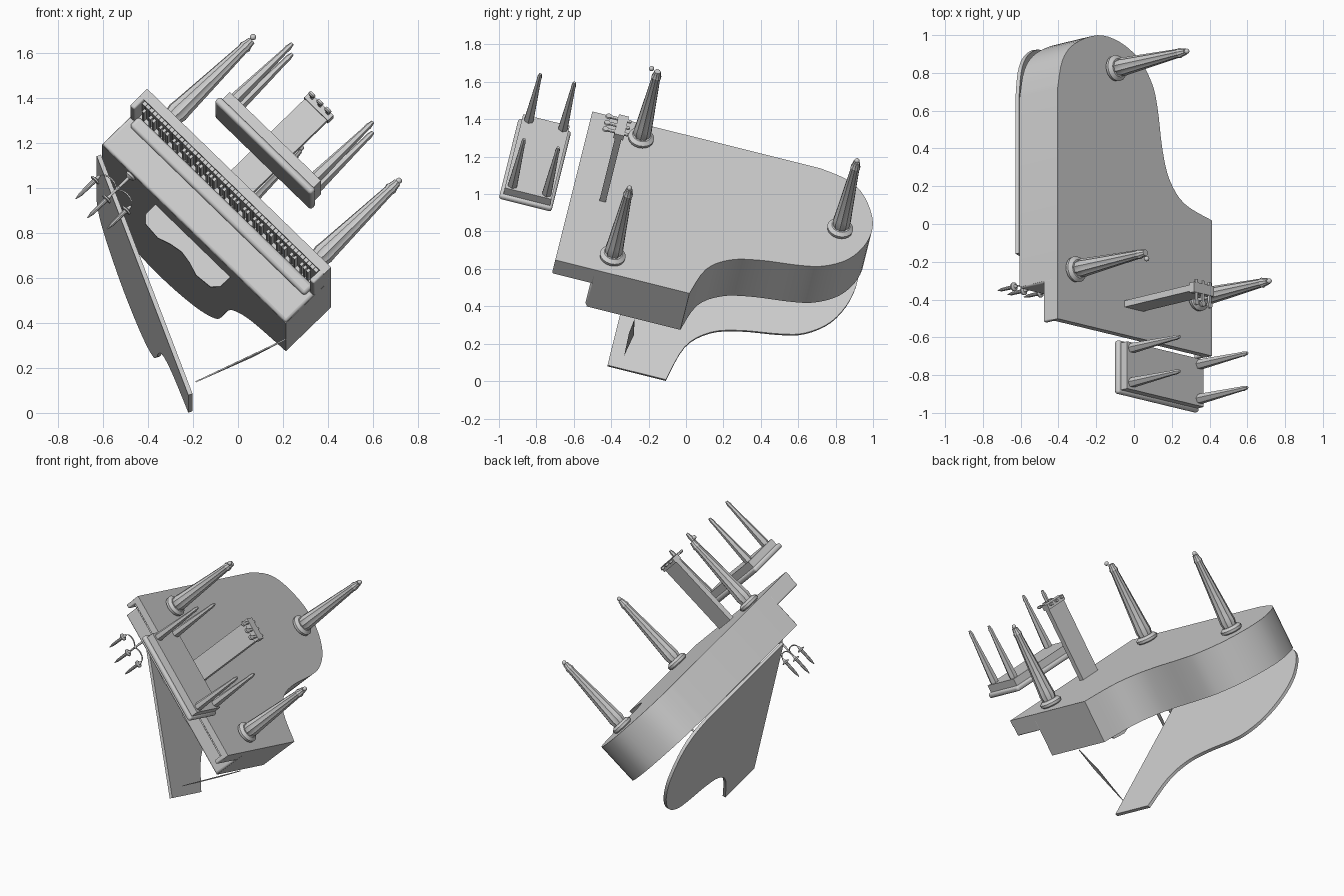
import bpy, bmesh, math
from mathutils import Matrix, Vector

if "Cube" in bpy.data.objects:
    bpy.data.objects.remove(bpy.data.objects["Cube"])

# Tilted frame of the instrument: x along the keys, y to the tail, z along the legs
p, q = math.radians(14), math.sqrt(0.5)
n = Vector((0, math.sin(p), math.cos(p)))
v = Vector((0, math.cos(p), -math.sin(p)))
ex = Vector((1, 0, 0))
FRAME = Matrix((q * (ex - n), v, q * (ex + n))).transposed().to_4x4()
FRAME.translation = (0, 0, 0.9)

grey = bpy.data.materials.new("light_grey")
grey.diffuse_color = (0.62, 0.62, 0.62, 1)
grey.use_nodes = True
grey.node_tree.nodes["Principled BSDF"].inputs["Base Color"].default_value = grey.diffuse_color


def finish(name, bm, bevel=0, smooth=True):
    bmesh.ops.recalc_face_normals(bm, faces=bm.faces)
    bm.transform(FRAME)
    me = bpy.data.meshes.new(name)
    bm.to_mesh(me)
    bm.free()
    me.materials.append(grey)
    ob = bpy.data.objects.new(name, me)
    bpy.context.collection.objects.link(ob)
    if bevel:
        m = ob.modifiers.new("bevel", 'BEVEL')
        m.width, m.segments = bevel, 3
    if smooth:
        bpy.ops.object.select_all(action='DESELECT')
        ob.select_set(True)
        bpy.context.view_layer.objects.active = ob
        bpy.ops.object.shade_smooth_by_angle(angle=math.radians(30))
    return ob


def add_box(bm, lo, hi):
    mid = [(a + b) / 2 for a, b in zip(lo, hi)]
    size = [abs(b - a) for a, b in zip(lo, hi)]
    bmesh.ops.create_cube(bm, size=1, matrix=Matrix.Translation(mid) @ Matrix.Diagonal((*size, 1)))


def box(name, lo, hi, bevel=0):
    bm = bmesh.new()
    add_box(bm, lo, hi)
    return finish(name, bm, bevel, bevel > 0)


def prism(name, pts, depth, move=Matrix(), bevel=0):
    bm = bmesh.new()
    f = bm.faces.new([bm.verts.new(c) for c in pts])
    r = bmesh.ops.extrude_face_region(bm, geom=[f])
    bmesh.ops.translate(bm, vec=depth, verts=[g for g in r['geom'] if isinstance(g, bmesh.types.BMVert)])
    bm.transform(move)
    return finish(name, bm, bevel)


def lathe(name, x, y, rings, segs=16, flute=1.0):
    """Turned part: rings are (z, radius); flute shrinks every other point."""
    bm = bmesh.new()
    loops = []
    for z, r in rings:
        loops.append([bm.verts.new((x + r * k * math.cos(t), y + r * k * math.sin(t), z))
                      for i in range(segs)
                      for t, k in [(2 * math.pi * i / segs, flute if i % 2 else 1)]])
    for a, b in zip(loops, loops[1:]):
        for i in range(segs):
            j = (i + 1) % segs
            bm.faces.new((a[i], a[j], b[j], b[i]))
    bm.faces.new(loops[0])
    bm.faces.new(loops[-1])
    return finish(name, bm)


def ball(name, co, r):
    bm = bmesh.new()
    bmesh.ops.create_uvsphere(bm, u_segments=12, v_segments=8, radius=r, matrix=Matrix.Translation(co))
    return finish(name, bm)


def spline(pts, steps=4):
    out = []
    for i in range(len(pts) - 1):
        a, b, c, d = (Vector(pts[min(max(i + k, 0), len(pts) - 1)]) for k in (-1, 0, 1, 2))
        for s in range(steps):
            t = s / steps
            out.append(0.5 * (2 * b + (c - a) * t + (2 * a - 5 * b + 4 * c - d) * t * t
                              + (3 * b - a - 3 * c + d) * t ** 3))
    return out + [Vector(pts[-1])]


# Curved case
L, R, TOP = -0.572, 0.585, -0.284
curve = spline([(L, 0.64), (-0.535, 0.80), (-0.445, 0.905), (-0.273, 0.982), (-0.109, 0.975),
                (0.041, 0.904), (0.138, 0.785), (0.178, 0.656), (0.213, 0.444), (0.266, 0.289),
                (0.378, 0.177), (R, 0.122)])
outline = [(L, -0.395)] + [tuple(c) for c in curve] + [(R, -0.395)]
prism("case", [(x, y, 0) for x, y in outline], (0, 0, TOP))

# Open lid, hinged on the long straight side
lid = [(L, -0.20)] + [tuple(c) for c in curve] + [(R, -0.20)]
swing = Matrix.Translation((-0.575, 0, TOP - 0.003)) @ Matrix.Rotation(math.radians(24.6), 4, 'Y')
prism("lid", [((x - L) * 1.01, y - 0.01, 0) for x, y in lid], (0, 0, -0.02), swing)

# Lid prop: thin tapering blade
prism("lid_prop", [(0.587, -0.13, -0.29), (0.535, -0.112, -0.45), (0.443, -0.136, -0.713),
                   (0.535, -0.14, -0.45)], (0.006, 0, 0))

# Key bed, cheeks and fallboard
box("key_bed", (L, -0.617, 0), (R, -0.39, -0.045))
for side, x in (("left", L), ("right", R - 0.028)):
    box(side + "_cheek", (x, -0.617, 0), (x + 0.028, -0.39, -0.108), 0.008)
box("fallboard", (L + 0.028, -0.425, -0.08), (R - 0.028, -0.385, -0.14), 0.015)
box("front_board", (L, -0.405, -0.10), (R, -0.37, TOP), 0.014)

# Keys
x0, w = L + 0.03, (R - L - 0.06) / 52
white, black = bmesh.new(), bmesh.new()
for i in range(52):
    x = x0 + i * w
    add_box(white, (x + 0.0008, -0.605, -0.045), (x + w - 0.0008, -0.40, -0.062))
    if i % 7 in (0, 2, 3, 5, 6) and i < 51:
        add_box(black, (x + w * 0.7, -0.55, -0.06), (x + w * 1.3, -0.40, -0.078))
finish("white_keys", white, smooth=False)
finish("black_keys", black, smooth=False)

# Music desk with a wavy edge
half = [(0.235, TOP), (0.235, -0.345), (0.205, -0.378), (0.12, -0.385), (0.06, -0.365)]
desk = half + [(0, -0.355)] + [(-x, z) for x, z in reversed(half)]
prism("music_desk", [(x, -0.25, z) for x, z in desk], (0, 0.012, 0))

# Three legs with casters
for name, x, y, off in (("left", -0.45, -0.33, -0.035), ("right", 0.467, -0.325, 0),
                        ("tail", -0.15, 0.82, 0)):
    lathe(name + "_leg_collar", x, y, [(0, 0.055), (0.008, 0.068), (0.025, 0.07), (0.04, 0.05)], 20)
    lathe(name + "_leg", x, y, [(0.03, 0.042), (0.07, 0.05), (0.10, 0.047), (0.48, 0.024),
                                (0.495, 0.028), (0.51, 0.022), (0.535, 0.018)], 20, 0.88)
    ball(name + "_caster", (x, y + off, 0.545), 0.014)

# Pedal board and pedals
box("pedal_board", (-0.07, -0.465, 0), (0.07, -0.43, 0.50))
box("pedal_box", (-0.075, -0.475, 0.49), (0.075, -0.42, 0.525))
for i, x in enumerate((-0.05, 0, 0.05)):
    box(f"pedal_{i}", (x - 0.009, -0.53, 0.508), (x + 0.009, -0.40, 0.522), 0.004)
    lathe(f"pedal_tip_{i}", x, -0.525, [(0.506, 0.012), (0.512, 0.018), (0.522, 0.016)], 12)

# Bench
box("bench_cushion", (-0.255, -0.99, 0.105), (0.352, -0.70, 0.14), 0.014)
box("bench_apron", (-0.238, -0.972, 0.135), (0.335, -0.715, 0.187))
for i, x in enumerate((-0.205, 0.302)):
    for j, y in enumerate((-0.935, -0.747)):
        lathe(f"bench_leg_{i}{j}", x, y, [(0.18, 0.024), (0.20, 0.028), (0.50, 0.013),
                                          (0.52, 0.014), (0.547, 0.008)], 12, 0.88)

# Three-armed candle holder standing on the case
cx, cy = -0.387, -0.355
lathe("candle_base", cx, cy, [(TOP, 0.026), (TOP - 0.01, 0.024), (TOP - 0.02, 0.008),
                              (-0.36, 0.006), (-0.37, 0.012), (-0.38, 0.006), (-0.43, 0.006)], 12)
for name, dx, z in (("left", -0.098, -0.405), ("middle", 0, -0.43), ("right", 0.098, -0.405)):
    lathe(name + "_candle_cup", cx + dx, cy, [(z + 0.02, 0.005), (z, 0.010), (z - 0.005, 0.024),
                                              (z - 0.012, 0.024), (z - 0.014, 0.012)], 12)
    lathe(name + "_candle", cx + dx, cy, [(z - 0.01, 0.011), (z - 0.10, 0.009), (z - 0.13, 0.002)], 10)
for name, s in (("left", -1), ("right", 1)):
    arc = [(cx + s * 0.049 * (1 - math.cos(t)), 0.03 * math.sin(t) - 0.385)
           for t in (math.pi * k / 8 for k in range(9))]
    strip = arc + [(x, z - 0.006) for x, z in reversed(arc)]
    prism(name + "_candle_arm", [(x, cy - 0.003, z) for x, z in strip], (0, 0.006, 0))
